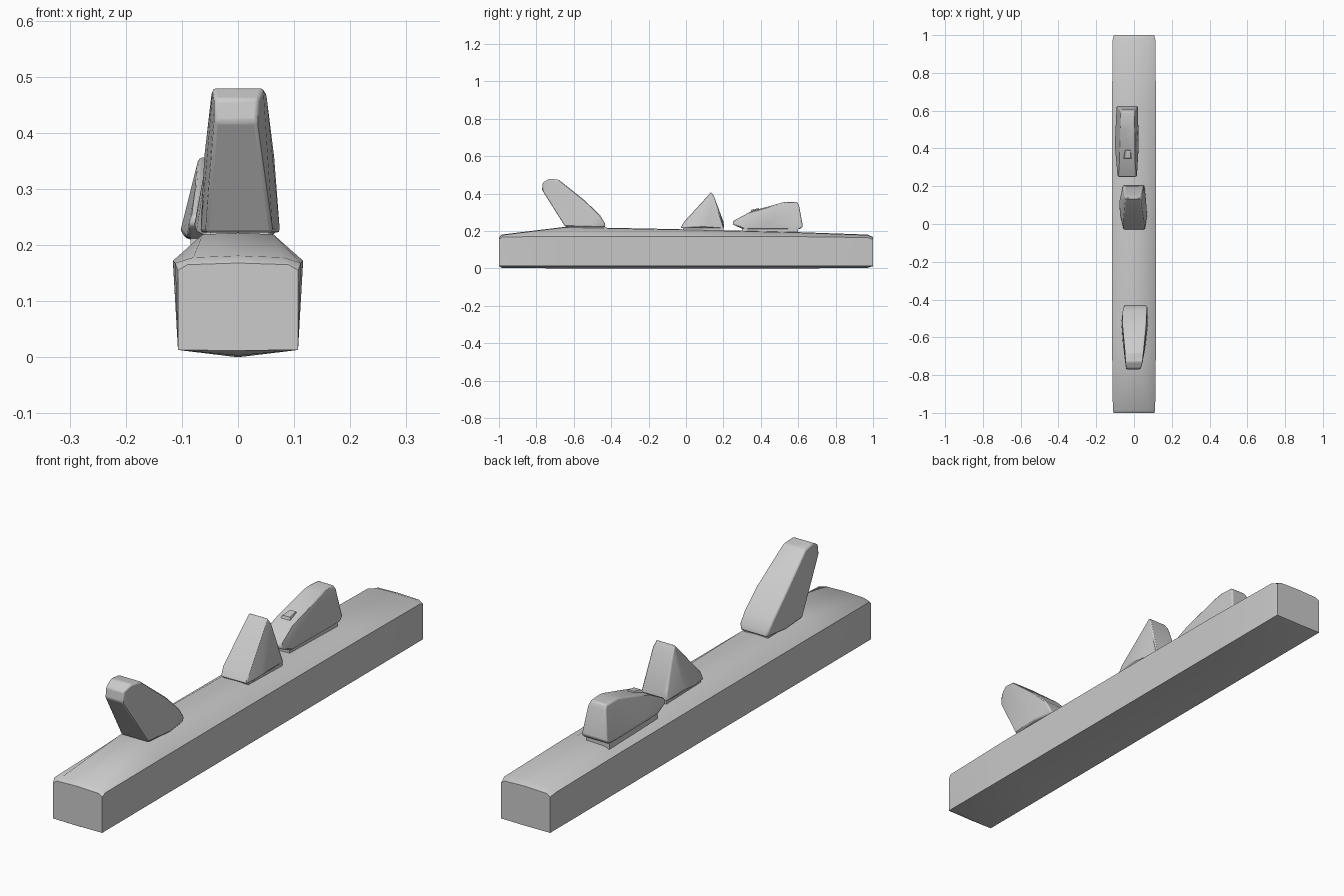
import bpy, bmesh, math


def finish(name, bm, bevel=0.0, angle=30):
    bmesh.ops.recalc_face_normals(bm, faces=bm.faces)
    me = bpy.data.meshes.new(name)
    bm.to_mesh(me)
    bm.free()
    ob = bpy.data.objects.new(name, me)
    bpy.context.collection.objects.link(ob)
    if bevel:
        mod = ob.modifiers.new("soft_edges", 'BEVEL')
        mod.width, mod.segments = bevel, 2
        mod.limit_method, mod.angle_limit = 'ANGLE', math.radians(30)
    bpy.ops.object.select_all(action='DESELECT')
    ob.select_set(True)
    bpy.context.view_layer.objects.active = ob
    bpy.ops.object.shade_smooth_by_angle(angle=math.radians(angle))
    return ob


def hull(name, rows, bevel=0.006):
    """Convex lump from rows of (y, z, x_left, x_right)."""
    bm = bmesh.new()
    for y, z, a, b in rows:
        bm.verts.new((a, y, z))
        bm.verts.new((b, y, z))
    res = bmesh.ops.convex_hull(bm, input=bm.verts)
    loose = [v for v in bm.verts if not v.link_faces]
    bmesh.ops.delete(bm, geom=loose, context='VERTS')
    bmesh.ops.dissolve_limit(bm, angle_limit=math.radians(2),
                             verts=bm.verts, edges=bm.edges)
    return finish(name, bm, bevel, 35)


# Long beam: seven-sided section lofted along y
# station: y, half width at bottom, at shoulder, at top, z keel, bottom, shoulder, top
stations = [
    (-1.0, .107, .107, .090, .012, .013, .155, .165),
    (-.985, .107, .112, .080, .003, .013, .168, .178),
    (-.65, .107, .116, .063, .0, .013, .172, .219),
    (0.0, .107, .116, .064, .0, .013, .172, .206),
    (.60, .107, .116, .066, .0, .013, .170, .191),
    (.97, .107, .114, .075, .003, .013, .165, .178),
    (1.0, .107, .107, .090, .012, .013, .155, .165),
]
bm = bmesh.new()
rings = []
for y, wb, ws, wt, zk, zb, zs, zt in stations:
    pts = [(0, zk), (wb, zb), (ws, zs), (wt, zt), (0, zt + .003),
           (-wt, zt), (-ws, zs), (-wb, zb)]
    rings.append([bm.verts.new((x, y, z)) for x, z in pts])
for r, s in zip(rings, rings[1:]):
    for i in range(8):
        j = (i + 1) % 8
        bm.faces.new((r[i], r[j], s[j], s[i]))
bm.faces.new(rings[0])
bm.faces.new(rings[-1])
finish("beam", bm, 0, 40)

# Tall leaning lump at the front
hull("leaning_lump", [
    (-.645, .222, -.058, .062), (-.53, .222, -.067, .075),
    (-.43, .222, -.050, .062), (-.435, .245, -.055, .070),
    (-.46, .285, -.060, .068), (-.54, .362, -.060, .064),
    (-.68, .474, -.047, .050), (-.73, .480, -.045, .046),
    (-.765, .460, -.042, .036), (-.77, .420, -.042, .034)])

# Peaked lump in the middle
hull("peaked_lump", [
    (-.03, .215, -.055, .058), (-.01, .250, -.058, .055),
    (.05, .225, -.075, .070), (.05, .312, -.050, .045),
    (.135, .408, -.045, .035), (.15, .385, -.050, .040),
    (.12, .235, -.078, .064), (.20, .250, -.050, .022),
    (.205, .215, -.058, .055)])

# Wedge lump towards the back
hull("wedge_lump", [
    (.25, .235, -.088, .016), (.25, .252, -.082, .012),
    (.35, .306, -.075, .004), (.42, .225, -.103, .025),
    (.50, .348, -.072, .004), (.53, .356, -.070, .002),
    (.595, .354, -.068, .000), (.605, .335, -.072, .006),
    (.625, .225, -.092, .020), (.61, .210, -.092, .020),
    (.30, .212, -.090, .018)])

# Small nub on the wedge lump
hull("wedge_nub", [
    (.345, .300, -.058, -.012), (.35, .315, -.050, -.018),
    (.39, .322, -.045, -.020), (.40, .300, -.055, -.015)], 0)

# Low plinths joining each lump to the beam
for name, y0, y1, xa, xb, z in [
        ("leaning_plinth", -.63, -.44, -.05, .055, .235),
        ("peaked_plinth", -.015, .20, -.055, .055, .225),
        ("wedge_plinth", .30, .60, -.085, .015, .225)]:
    hull(name, [(y0, .18, xa, xb), (y1, .18, xa, xb),
                (y0, z, xa, xb), (y1, z, xa, xb)], 0)
